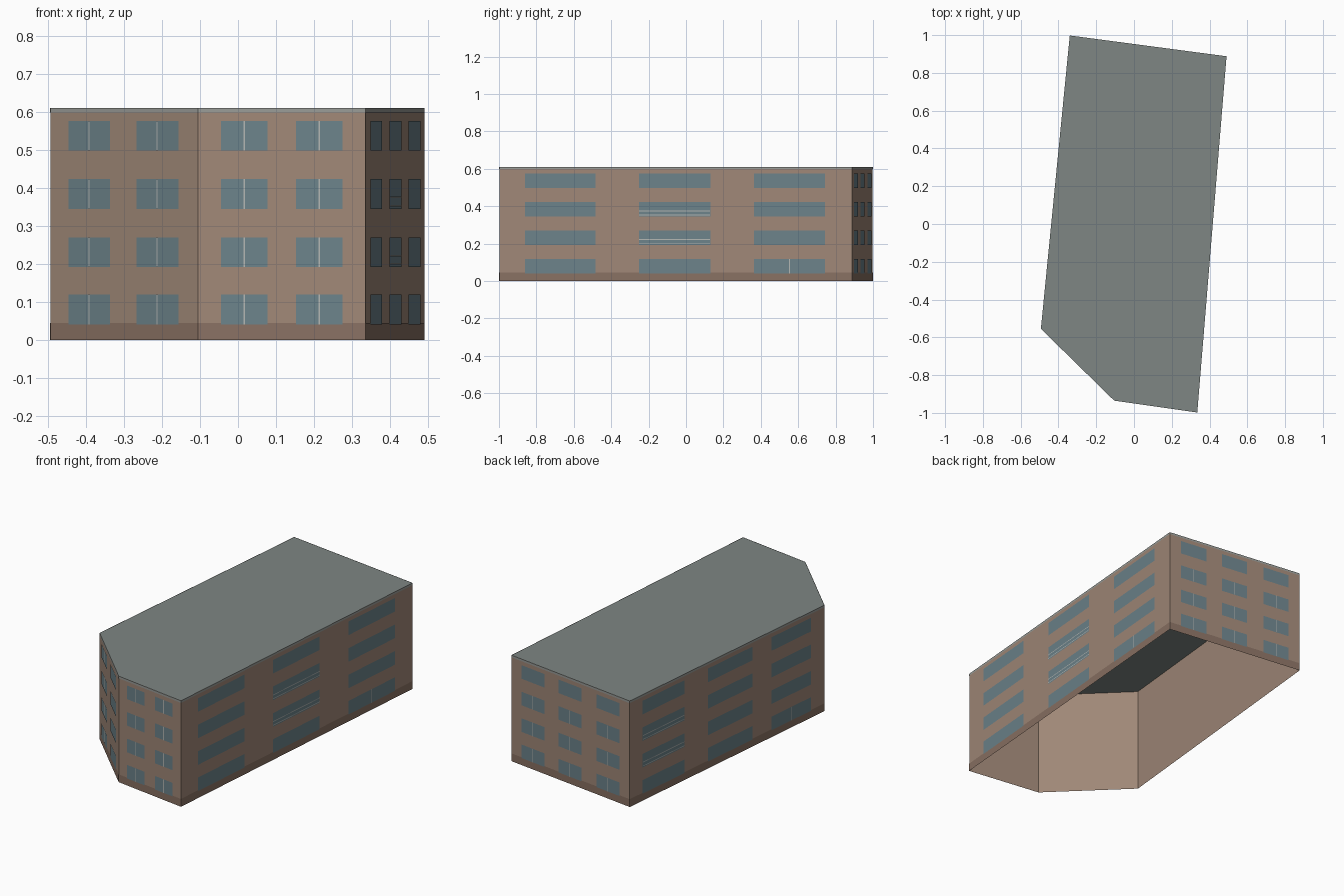
import bpy
from mathutils import Vector

if "Cube" in bpy.data.objects:
    bpy.data.objects.remove(bpy.data.objects["Cube"])

H = 0.61
# Footprint corners, counter-clockwise from above
FOOT = [(-0.493, -0.555), (-0.105, -0.935), (0.335, -0.998), (0.49, 0.888), (-0.34, 0.998)]
ROWS = [0.041, 0.192, 0.345, 0.498]
WIN_H = 0.078


def material(name, rgb):
    m = bpy.data.materials.new(name)
    m.diffuse_color = (*rgb, 1)
    m.use_nodes = True
    m.node_tree.nodes["Principled BSDF"].inputs["Base Color"].default_value = m.diffuse_color
    return m


def mesh_object(name, verts, faces, mat):
    me = bpy.data.meshes.new(name)
    me.from_pydata(verts, [], faces)
    me.materials.append(mat)
    ob = bpy.data.objects.new(name, me)
    bpy.context.collection.objects.link(ob)
    return ob


def panel(wall, u0, u1, z0, z1, off=0.0):
    """Corners of a flat panel on a wall; u runs 0..1 left to right seen from outside."""
    p, q = Vector(FOOT[wall]), Vector(FOOT[(wall + 1) % 5])
    d = q - p
    n = Vector((d.y, -d.x)).normalized() * off
    a, b = p + d * u0 + n, p + d * u1 + n
    return [(a.x, a.y, z0), (b.x, b.y, z0), (b.x, b.y, z1), (a.x, a.y, z1)]


def panels(name, quads, mat):
    verts = [v for q in quads for v in q]
    faces = [tuple(range(i, i + 4)) for i in range(0, len(verts), 4)]
    return mesh_object(name, verts, faces, mat)


brick = material("brick", (0.35, 0.245, 0.185))
plinth = material("plinth", (0.25, 0.165, 0.125))
roofing = material("roofing", (0.21, 0.24, 0.23))
trim = material("trim", (0.32, 0.33, 0.31))
glass = material("glass", (0.15, 0.225, 0.255))
frame = material("frame", (0.45, 0.47, 0.45))

# Open-bottomed shell: walls and flat roof
panels("walls", [panel(w, 0, 1, 0, H) for w in range(5)], brick)
mesh_object("roof", [(x, y, H) for x, y in FOOT], [tuple(range(5))], roofing)

# Painted bands along the foot and the top of the walls
panels("base_band", [panel(w, 0, 1, 0, 0.045, 0.001) for w in range(5)], plinth)
panels("roof_trim", [panel(w, 0, 1, 0.598, H, 0.001) for w in range(5)], trim)

# Window columns for each wall, as fractions of the wall length
COLUMNS = {
    0: [(0.125, 0.405), (0.585, 0.87)],
    1: [(0.137, 0.416), (0.586, 0.865)],
    2: [(0.073, 0.273), (0.396, 0.598), (0.722, 0.924)],
    3: [(0.085, 0.28), (0.40, 0.595), (0.72, 0.915)],
    4: [(0.065, 0.28), (0.40, 0.63), (0.727, 0.93)],
}
windows, mullions, blinds = [], [], []
for w, cols in COLUMNS.items():
    length = (Vector(FOOT[(w + 1) % 5]) - Vector(FOOT[w])).length
    half = 0.002 / length
    for c, (u0, u1) in enumerate(cols):
        for r, z in enumerate(ROWS):
            windows.append(panel(w, u0, u1, z, z + WIN_H, 0.002))
            # Short walls have split windows; long walls only one at the ground floor
            if w < 2 or (w == 3 and r < 3) or (w in (2, 4) and c == 2 and r == 0):
                m = (u0 + u1) / 2
                mullions.append(panel(w, m - half, m + half, z, z + WIN_H, 0.003))
            # Blind slats in the middle floors of the long walls
            if r in (1, 2) and ((w == 2 and c == 1) or (w == 4 and c == 0)):
                for dz in (0.006, 0.028):
                    blinds.append(panel(w, u0, u1, z + dz, z + dz + 0.004, 0.003))
panels("windows", windows, glass)
panels("window_mullions", mullions, frame)
panels("window_blinds", blinds, frame)
